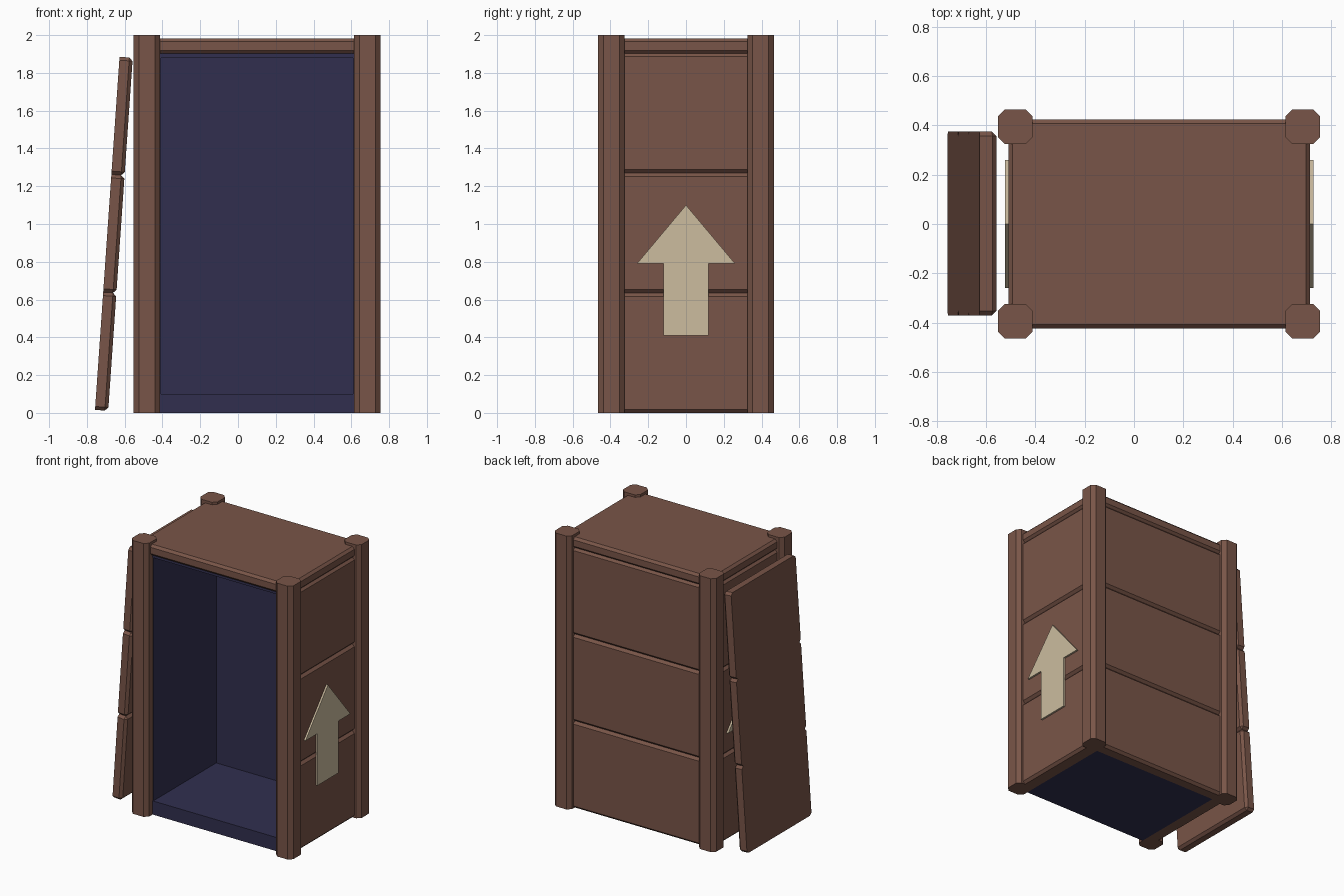
import bpy, bmesh, math
from mathutils import Matrix, Vector

if "Cube" in bpy.data.objects:
    bpy.data.objects.remove(bpy.data.objects["Cube"])


def material(name, rgb):
    lin = [((c / 255 + 0.055) / 1.055) ** 2.4 for c in rgb]
    m = bpy.data.materials.new(name)
    m.diffuse_color = (*lin, 1)
    m.use_nodes = True
    m.node_tree.nodes["Principled BSDF"].inputs["Base Color"].default_value = m.diffuse_color
    return m


BROWN = material("brown wood", (121, 85, 72))
BLUE = material("dark blue lining", (49, 47, 79))
CREAM = material("cream paint", (204, 188, 159))


def finish(bm, name, mat):
    bmesh.ops.recalc_face_normals(bm, faces=bm.faces[:])
    me = bpy.data.meshes.new(name)
    bm.to_mesh(me)
    bm.free()
    me.materials.append(mat)
    ob = bpy.data.objects.new(name, me)
    bpy.context.collection.objects.link(ob)
    return ob


def box(name, lo, hi, mat, chamfer=0, rule=None):
    """Box from corner lo to corner hi; edges whose midpoint offset
    (in -1..1 box units) passes the rule are chamfered."""
    lo, hi = Vector(lo), Vector(hi)
    mid, half = (lo + hi) / 2, (hi - lo) / 2
    bm = bmesh.new()
    bmesh.ops.create_cube(bm, size=2)
    edges = []
    if rule:
        for e in bm.edges:
            m = (e.verts[0].co + e.verts[1].co) / 2
            if rule(*[round(c) for c in m]):
                edges.append(e)
    for v in bm.verts:
        v.co = Vector([mid[i] + v.co[i] * half[i] for i in range(3)])
    if edges:
        bmesh.ops.bevel(bm, geom=edges, offset=chamfer, segments=1,
                        affect='EDGES', profile=0.5)
    return finish(bm, name, mat)


X0, X1, YP = -0.482, 0.685, 0.395      # post centres
IN_L, IN_R = -0.412, 0.615             # inner wall planes
OUT_L, OUT_R, OUT_B = -0.51, 0.715, 0.425

# Corner posts
for x in (X0, X1):
    for y in (-YP, YP):
        box("corner_post", (x - 0.07, y - 0.07, 0), (x + 0.07, y + 0.07, 2),
            BROWN, 0.027, lambda a, b, c: c == 0)

# Wall boards, three per side
for i in range(3):
    z0, z1 = i * 0.635, (i + 1) * 0.635
    box("left_board", (OUT_L, -YP, z0), (IN_L, YP, z1), BROWN, 0.018,
        lambda a, b, c: a == -1)
    box("right_board", (IN_R, -YP, z0), (OUT_R, YP, z1), BROWN, 0.018,
        lambda a, b, c: a == 1)
    box("back_board", (X0, 0.34, z0), (X1, OUT_B, z1), BROWN, 0.018,
        lambda a, b, c: b == 1)

# Lid
box("lid", (OUT_L, -OUT_B, 1.902), (OUT_R, OUT_B, 1.982), BROWN, 0.017,
    lambda a, b, c: c != 0)

# Dark lining
box("floor", (IN_L, -0.40, 0), (IN_R, 0.34, 0.10), BLUE)
box("ceiling", (IN_L, -0.40, 1.88), (IN_R, 0.34, 1.905), BLUE)
box("back_lining", (IN_L, 0.33, 0.10), (IN_R, 0.34, 1.88), BLUE)
box("left_lining", (IN_L, -YP, 0.10), (IN_L + 0.005, 0.33, 1.88), BLUE)
box("right_lining", (IN_R - 0.005, -YP, 0.10), (IN_R, 0.33, 1.88), BLUE)

# Painted arrows on both side walls
HALF = [(0, 1.10), (0.26, 0.79), (0.12, 0.79), (0.12, 0.41)]
OUTLINE = HALF + [(-y, z) for y, z in reversed(HALF[1:])]
for name, x, d in (("right_arrow", OUT_R - 0.001, 0.014),
                   ("left_arrow", OUT_L + 0.001, -0.014)):
    bm = bmesh.new()
    face = bm.faces.new([bm.verts.new((x, y, z)) for y, z in OUTLINE])
    ext = bmesh.ops.extrude_face_region(bm, geom=[face], use_keep_orig=True)
    for v in ext["geom"]:
        if isinstance(v, bmesh.types.BMVert):
            v.co.x += d
    finish(bm, name, CREAM)

# Loose door panel leaning beside the left wall, flat on its outer face
lean = Matrix.Translation((-0.757, 0.002, 0.016)) @ Matrix.Rotation(0.0694, 4, 'Y')
for i in range(3):
    z0 = i * 0.6245
    ob = box("door_board", (0, -0.373, z0), (0.07, 0.373, z0 + 0.6245), BROWN,
             0.018, lambda a, b, c: a != -1)
    ob.data.transform(lean)
